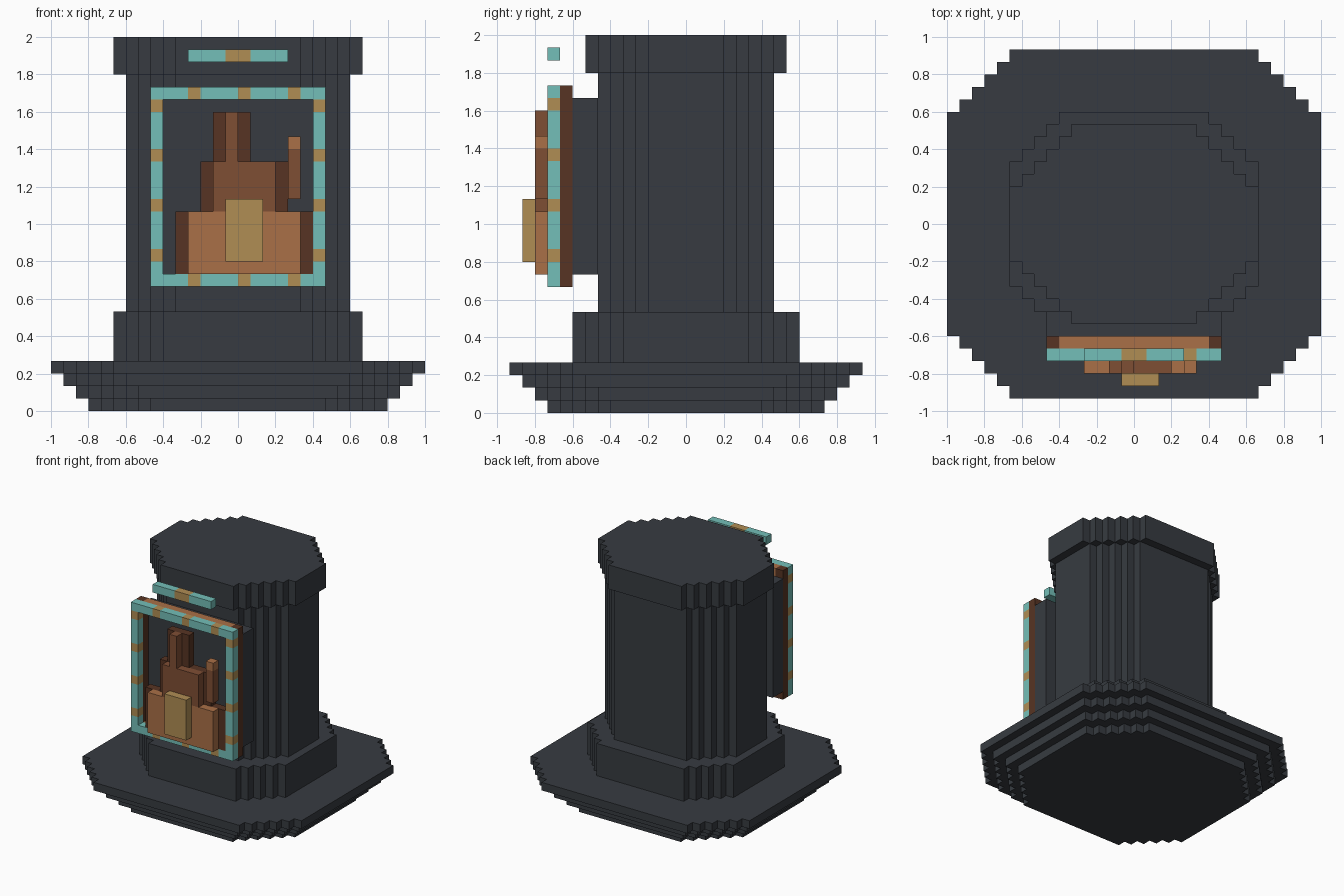
import bpy, bmesh
from mathutils import Vector

cube = bpy.data.objects.get("Cube")
if cube:
    bpy.data.objects.remove(cube, do_unlink=True)

U = 1 / 15  # edge of one block


def material(name, rgb):
    lin = [((c / 255 + 0.055) / 1.055) ** 2.4 for c in rgb] + [1]
    m = bpy.data.materials.new(name)
    m.diffuse_color = lin
    m.use_nodes = True
    m.node_tree.nodes["Principled BSDF"].inputs["Base Color"].default_value = lin
    return m


STONE = material("dark stone", (55, 59, 65))
TEAL = material("teal", (116, 191, 184))
GOLD = material("gold", (176, 141, 84))
COPPER = material("copper", (170, 112, 71))
BROWN = material("brown", (127, 78, 52))
DARK = material("dark brown", (87, 52, 35))


def finish(name, bm, mats):
    bmesh.ops.recalc_face_normals(bm, faces=bm.faces)
    bmesh.ops.scale(bm, vec=(U, U, U), verts=bm.verts)
    mesh = bpy.data.meshes.new(name)
    bm.to_mesh(mesh)
    bm.free()
    for m in mats:
        mesh.materials.append(m)
    ob = bpy.data.objects.new(name, mesh)
    bpy.context.collection.objects.link(ob)
    return ob


def add_box(bm, x0, x1, y0, y1, z0, z1, index=0):
    verts = bmesh.ops.create_cube(bm, size=1)["verts"]
    for v in verts:
        v.co = Vector(((x0 + x1) / 2 + v.co.x * (x1 - x0),
                       (y0 + y1) / 2 + v.co.y * (y1 - y0),
                       (z0 + z1) / 2 + v.co.z * (z1 - z0)))
    for f in {f for v in verts for f in v.link_faces}:
        f.material_index = index


def box(name, mat, *bounds):
    bm = bmesh.new()
    add_box(bm, *bounds)
    return finish(name, bm, [mat])


def stepped_slab(name, a, b, steps, z0, z1):
    """Octagon-like slab whose corners are cut in unit stairs."""
    quarter = [(a, b - steps)]
    for i in range(steps):
        quarter += [(a - i - 1, b - steps + i), (a - i - 1, b - steps + i + 1)]
    outline = quarter + [(-x, y) for x, y in reversed(quarter)]
    outline += [(-x, -y) for x, y in outline]
    bm = bmesh.new()
    face = bm.faces.new([bm.verts.new((x, y, z0)) for x, y in outline])
    top = bmesh.ops.extrude_face_region(bm, geom=[face], use_keep_orig=True)["geom"]
    bmesh.ops.translate(bm, vec=(0, 0, z1 - z0),
                        verts=[v for v in top if isinstance(v, bmesh.types.BMVert)])
    return finish(name, bm, [STONE])


def runs(start, end, gold):
    """Split a rail into (from, to, is_gold) pieces."""
    pos = start
    for g0, g1 in gold:
        yield pos, g0, 0
        yield g0, g1, 1
        pos = g1
    if pos < end:
        yield pos, end, 0


# Stone body: flared base, plinth, column and cap
for i in range(4):
    stepped_slab(f"base_tier_{i + 1}", 12 + i, 11 + i, 5, i, i + 1)
stepped_slab("plinth", 10, 9, 4, 4, 8)
stepped_slab("column", 9, 7, 4, 8, 27)
stepped_slab("cap", 10, 8, 5, 27, 30)
box("back_panel", STONE, -7, 7, -9, -7, 11, 25)

# Brown rear frame
for side, x in (("right", -7), ("left", 6)):
    box(f"rear_frame_{side}", DARK, x, x + 1, -10, -9, 10, 26)
for side, z in (("bottom", 10), ("top", 25)):
    box(f"rear_frame_{side}", COPPER, -6, 6, -10, -9, z, z + 1)

# Teal front frame with gold bands
for side, z in (("bottom", 10), ("top", 25)):
    bm = bmesh.new()
    for p, q, i in runs(-7, 7, [(-4, -3), (0, 1), (4, 5)]):
        add_box(bm, p, q, -11, -10, z, z + 1, i)
    finish(f"front_frame_{side}", bm, [TEAL, GOLD])
for side, x in (("right", -7), ("left", 6)):
    bm = bmesh.new()
    for p, q, i in runs(11, 25, [(12, 13), (16, 17), (20, 21), (24, 25)]):
        add_box(bm, x, x + 1, -11, -10, p, q, i)
    finish(f"front_frame_{side}", bm, [TEAL, GOLD])

# Floating bar above the frame
bm = bmesh.new()
for p, q, i in runs(-4, 4, [(-1, 1)]):
    add_box(bm, p, q, -11, -10, 28, 29, i)
finish("top_bar", bm, [TEAL, GOLD])

# Relief: dark backing tiers, then the raised front tiers
bm = bmesh.new()
for x0, x1, z0, z1 in ((-5, 6, 11, 16), (-3, 4, 16, 20), (-2, 1, 20, 24)):
    add_box(bm, x0, x1, -11, -10, z0, z1)
finish("relief_backing", bm, [DARK])
box("relief_lower_tier", COPPER, -4, 5, -12, -11, 11, 16)
box("relief_middle_tier", BROWN, -2, 3, -12, -11, 16, 20)
box("relief_tower", BROWN, -1, 0, -12, -11, 20, 24)
box("relief_door", GOLD, -1, 2, -13, -12, 12, 17)

# Small post with a copper tip
box("post", BROWN, 4, 5, -12, -11, 17, 21)
box("post_tip", COPPER, 4, 5, -12, -11, 21, 22)
